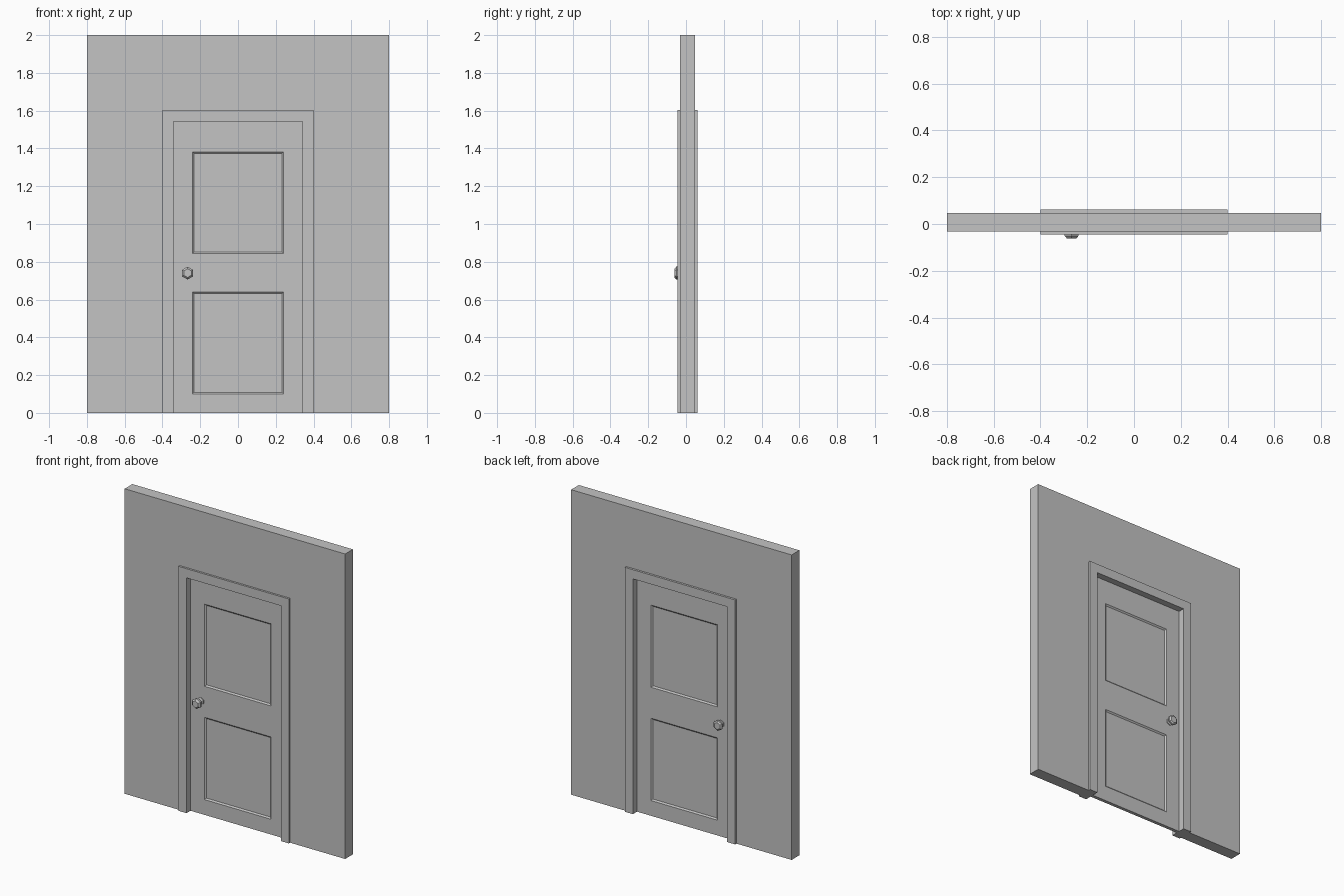
import bpy
import bmesh
import math
from mathutils import Matrix, Vector

cube = bpy.data.objects.get("Cube")
if cube:
    bpy.data.objects.remove(cube, do_unlink=True)

grey = bpy.data.materials.new("plain_grey")
grey.use_nodes = True
GREY = (0.55, 0.55, 0.55, 1.0)
grey.diffuse_color = GREY
grey.node_tree.nodes["Principled BSDF"].inputs["Base Color"].default_value = GREY


def finish(name, bm):
    """Turn a bmesh into a flat shaded object."""
    bmesh.ops.recalc_face_normals(bm, faces=bm.faces)
    mesh = bpy.data.meshes.new(name)
    bm.to_mesh(mesh)
    bm.free()
    mesh.materials.append(grey)
    obj = bpy.data.objects.new(name, mesh)
    bpy.context.collection.objects.link(obj)
    return obj


def portal(name, outer, top, inner, inner_top, front, back):
    """Slab with a doorway open at the floor."""
    outline = [(-outer, 0), (-outer, top), (outer, top), (outer, 0),
               (inner, 0), (inner, inner_top), (-inner, inner_top), (-inner, 0)]
    bm = bmesh.new()
    face = bm.faces.new([bm.verts.new((x, front, z)) for x, z in outline])
    moved = bmesh.ops.extrude_face_region(bm, geom=[face])["geom"]
    verts = [v for v in moved if isinstance(v, bmesh.types.BMVert)]
    bmesh.ops.translate(bm, verts=verts, vec=(0, back - front, 0))
    return finish(name, bm)


# Wall and door surround
FRAME_OUT, FRAME_TOP = 0.40, 1.603
DOOR_HALF, DOOR_TOP = 0.342, 1.543
portal("wall", 0.8, 2.0, FRAME_OUT, FRAME_TOP, -0.032, 0.048)
portal("door_frame", FRAME_OUT, FRAME_TOP, DOOR_HALF, DOOR_TOP, -0.045, 0.062)

# Door leaf with two sunken panels on each side
FRONT, BACK = -0.003, 0.019
PANEL_HALF = 0.241
PANELS = [(0.10, 0.64), (0.843, 1.382)]
bm = bmesh.new()
bmesh.ops.create_cube(bm, size=1, matrix=Matrix.LocRotScale(
    Vector((0, (FRONT + BACK) / 2, DOOR_TOP / 2)), None,
    Vector((2 * DOOR_HALF, BACK - FRONT, DOOR_TOP))))
cuts = [((x, 0, 0), (1, 0, 0)) for x in (-PANEL_HALF, PANEL_HALF)]
cuts += [((0, 0, z), (0, 0, 1)) for pair in PANELS for z in pair]
for point, normal in cuts:
    bmesh.ops.bisect_plane(bm, geom=bm.verts[:] + bm.edges[:] + bm.faces[:],
                           plane_co=point, plane_no=normal)
bm.normal_update()
sunken = []
for f in bm.faces:
    c = f.calc_center_median()
    in_panel = any(low < c.z < high for low, high in PANELS)
    if abs(f.normal.y) > 0.9 and abs(c.x) < PANEL_HALF and in_panel:
        sunken.append(f)
bmesh.ops.inset_individual(bm, faces=sunken, thickness=0.013, depth=-0.008)
finish("door", bm)


def knob(name, base, direction, length):
    """Six-sided turned knob: rosette, neck and chamfered grip."""
    profile = [(0.024, 0), (0.024, 0.12), (0.014, 0.2), (0.014, 0.5),
               (0.034, 0.6), (0.034, 0.82), (0.023, 1)]
    bm = bmesh.new()
    rings = []
    for radius, t in profile:
        ring = []
        for i in range(6):
            a = math.radians(30 + 60 * i)
            ring.append(bm.verts.new((-0.267 + radius * math.cos(a),
                                      base + direction * length * t,
                                      0.74 + radius * math.sin(a))))
        rings.append(ring)
    for low, high in zip(rings, rings[1:]):
        for i in range(6):
            j = (i + 1) % 6
            bm.faces.new((low[i], low[j], high[j], high[i]))
    bm.faces.new(rings[0])
    bm.faces.new(rings[-1])
    return finish(name, bm)


knob("front_knob", FRONT, -1, 0.059)
knob("back_knob", BACK, 1, 0.041)
